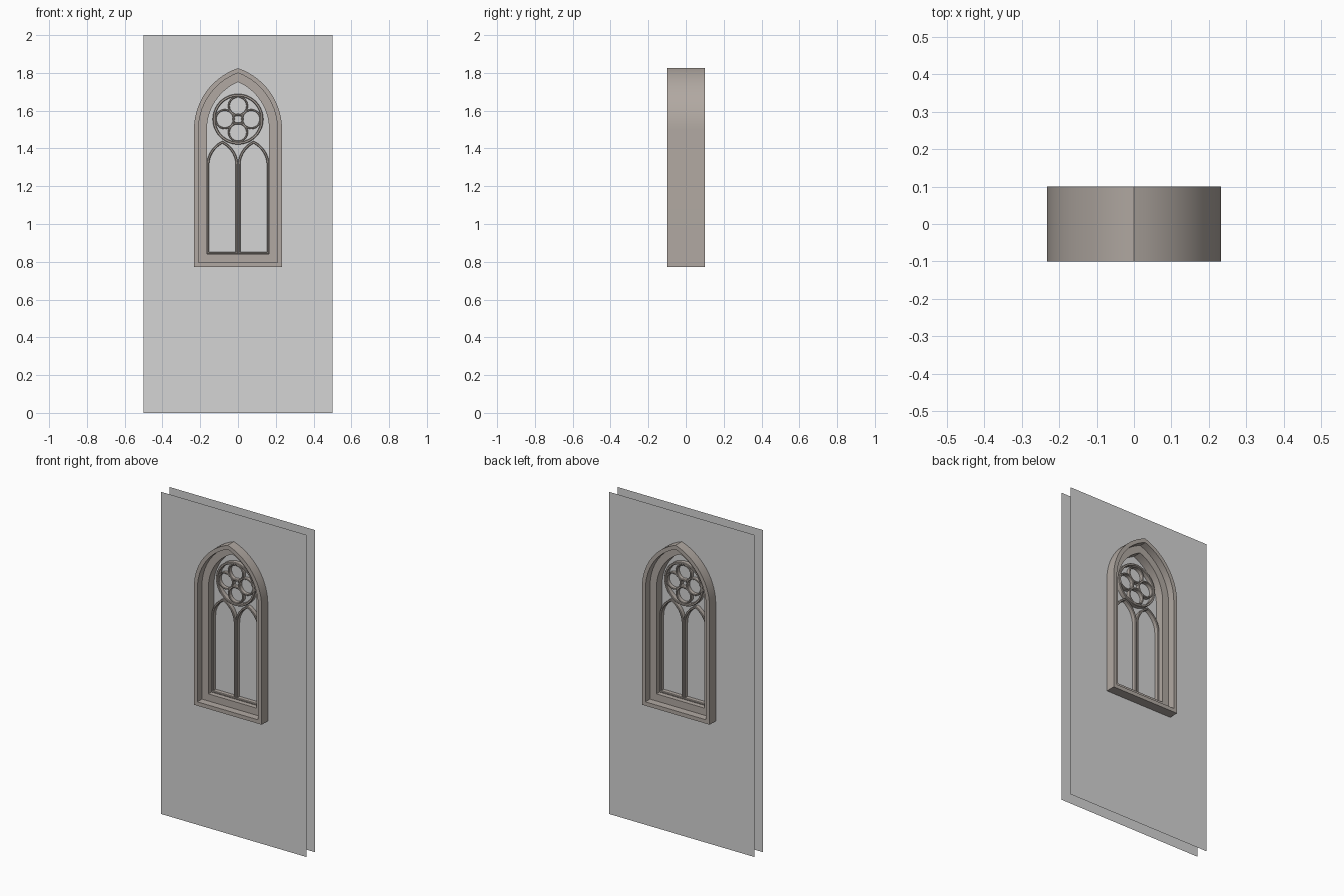
import bpy, bmesh, math

if "Cube" in bpy.data.objects:
    bpy.data.objects.remove(bpy.data.objects["Cube"])


def material(name, rgb):
    m = bpy.data.materials.new(name)
    m.diffuse_color = (*rgb, 1)
    m.use_nodes = True
    m.node_tree.nodes["Principled BSDF"].inputs["Base Color"].default_value = m.diffuse_color
    return m


STONE = material("warm_stone", (0.44, 0.395, 0.36))
WALL = material("pale_grey_wall", (0.66, 0.66, 0.66))


def finish(name, bm, mat, smooth=True, recalc=True):
    if recalc:
        bmesh.ops.recalc_face_normals(bm, faces=bm.faces)
    me = bpy.data.meshes.new(name)
    bm.to_mesh(me)
    bm.free()
    me.materials.append(mat)
    ob = bpy.data.objects.new(name, me)
    bpy.context.collection.objects.link(ob)
    if smooth:
        me.shade_smooth()
        me.set_sharp_from_angle(angle=math.radians(30))
    return ob


def arch(cx, half, bottom, spring, c, n=14):
    """Pointed arch outline as a function of inward offset."""
    def loop(o):
        h, r = half - o, half + c - o
        end = math.acos(c / r)
        right = [(-c + r * math.cos(end * i / n), spring + r * math.sin(end * i / n))
                 for i in range(n + 1)]
        left = [(-x, z) for x, z in reversed(right[:-1])]
        pts = [(-h, bottom + o), (h, bottom + o)] + right + left
        return [(cx + x, z) for x, z in pts]
    return loop


def circle(cx, cz, r, n=40):
    """Circle outline as a function of inward offset."""
    def loop(o):
        return [(cx + (r - o) * math.cos(2 * math.pi * i / n),
                 cz + (r - o) * math.sin(2 * math.pi * i / n)) for i in range(n)]
    return loop


def band(name, loop, profile, mat=STONE):
    """Closed moulding: profile of (offset, y) swept round the outline."""
    bm = bmesh.new()
    rings = [[bm.verts.new((x, y, z)) for x, z in loop(o)] for o, y in profile]
    for k, a in enumerate(rings):
        b = rings[(k + 1) % len(rings)]
        for i in range(len(a)):
            j = (i + 1) % len(a)
            bm.faces.new((a[i], a[j], b[j], b[i]))
    return finish(name, bm, mat)


def bar(width, depth, bevel=0.003):
    """Bevelled bar section for tracery."""
    front = [(0, -depth + bevel), (bevel, -depth),
             (width - bevel, -depth), (width, -depth + bevel)]
    return front + [(o, -y) for o, y in reversed(front)]


main_arch = arch(0, 0.233, 0.773, 1.5, 0.11)

# Wall skins, each with a window opening
for name, y in (("wall_front", -0.04), ("wall_back", 0.04)):
    bm = bmesh.new()
    for pts in ([(-0.5, 0), (0.5, 0), (0.5, 2), (-0.5, 2)], main_arch(0.012)):
        vs = [bm.verts.new((x, y, z)) for x, z in pts]
        for i, v in enumerate(vs):
            if (v.co - vs[(i + 1) % len(vs)].co).length > 1e-6:
                bm.edges.new((v, vs[(i + 1) % len(vs)]))
    bmesh.ops.triangle_fill(bm, use_beauty=True, edges=bm.edges[:])
    for f in bm.faces:
        f.normal_update()
        if f.normal.y * y < 0:
            f.normal_flip()
    finish(name, bm, WALL, False, False)

# Stepped stone surround, the same on both sides
step = [(0, -0.1), (0.024, -0.1), (0.024, -0.055), (0.068, -0.055)]
band("window_surround", main_arch, step + [(o, -y) for o, y in reversed(step)])

# Pane in the middle of the opening
bm = bmesh.new()
bm.faces.new([bm.verts.new((x, 0, z)) for x, z in main_arch(0.06)])
finish("pane", bm, WALL, False, False)

# Pair of lancets sharing the central mullion
for side, s in (("left", -1), ("right", 1)):
    band(side + "_lancet", arch(s * 0.0825, 0.083, 0.84, 1.31, 0.06),
         bar(0.0125, 0.027))

# Rose: outer ring, four foils and a small centre ring
CZ = 1.555
band("rose_ring", circle(0, CZ, 0.134, 56), bar(0.014, 0.028))
for i in range(4):
    a = i * math.pi / 2
    band("rose_foil", circle(0.07 * math.cos(a), CZ + 0.07 * math.sin(a), 0.053, 36),
         bar(0.009, 0.024, 0.002))
band("rose_centre", circle(0, CZ, 0.029, 28), bar(0.008, 0.022, 0.002))
